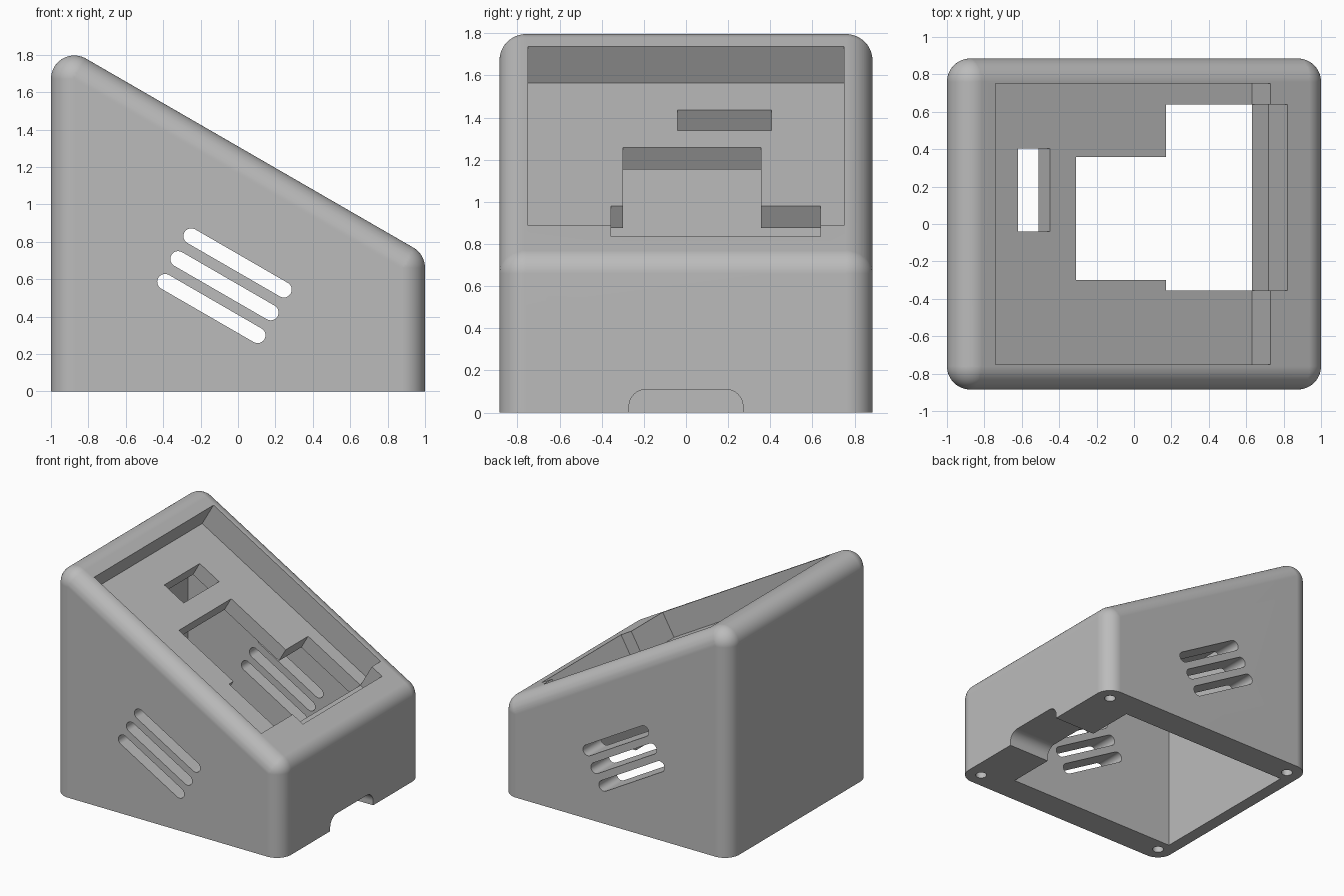
import bpy, bmesh
from math import sin, cos, radians
from mathutils import Vector

if "Cube" in bpy.data.objects:
    bpy.data.objects.remove(bpy.data.objects["Cube"], do_unlink=True)

SLOPE = radians(30)
NORMAL = Vector((sin(SLOPE), cos(SLOPE)))   # sloped top normal in the xz plane
TOP = 1.1345                                # distance of the sloped top from the origin
RADIUS, HALF_X, HALF_Y = 0.125, 1.0, 0.885
POCKET, ROOF = 0.2, 0.32                    # depths below the sloped top
WALL_X = 0.63                               # inner face of the thick front wall

grey = bpy.data.materials.new("grey plastic")
grey.use_nodes = True
grey.diffuse_color = (0.5, 0.5, 0.5, 1)
grey.node_tree.nodes["Principled BSDF"].inputs["Base Color"].default_value = (0.5, 0.5, 0.5, 1)


def make_object(name, bm):
    bmesh.ops.recalc_face_normals(bm, faces=bm.faces)
    mesh = bpy.data.meshes.new(name)
    bm.to_mesh(mesh)
    bm.free()
    mesh.materials.append(grey)
    obj = bpy.data.objects.new(name, mesh)
    bpy.context.collection.objects.link(obj)
    return obj


def on_slope(x, depth=0.0):
    """Point in xz at the given x, on a plane parallel to the sloped top."""
    return Vector((x, (TOP - depth - NORMAL.x * x) / NORMAL.y))


def prism(name, points, start, end, axis="Y"):
    """Extrude a closed outline along Y (xz outline), X (yz) or Z (xy)."""
    place = {"X": lambda a, b, t: (t, a, b),
             "Y": lambda a, b, t: (a, t, b),
             "Z": lambda a, b, t: (a, b, t)}[axis]
    bm = bmesh.new()
    rings = [[bm.verts.new(place(a, b, t)) for a, b in points] for t in (start, end)]
    bm.faces.new(rings[0])
    bm.faces.new(rings[1])
    for i in range(len(points)):
        j = (i + 1) % len(points)
        bm.faces.new((rings[0][i], rings[0][j], rings[1][j], rings[1][i]))
    return make_object(name, bm)


def arc(cx, cy, r, first, last, steps=12):
    angles = [radians(first + (last - first) * i / steps) for i in range(steps + 1)]
    return [(cx + r * cos(a), cy + r * sin(a)) for a in angles]


def slope_cut(name, x0, x1, depth, y0, y1, top, bottom):
    """Box cut square to the slope; x0 and x1 are measured at the given depth."""
    a, b = on_slope(x0, depth), on_slope(x1, depth)
    points = [a + NORMAL * top, b + NORMAL * top, b - NORMAL * bottom, a - NORMAL * bottom]
    return prism(name, points, y0, y1)


# Rounded wedge body: hull of spheres at the upper corners and circles at the base
bm = bmesh.new()
inner_x, inner_y = HALF_X - RADIUS, HALF_Y - RADIUS
for sx in (-1, 1):
    centre_z = on_slope(sx * inner_x, RADIUS).y
    for sy in (-1, 1):
        for p in range(0, 360, 5):
            out = Vector((cos(radians(p)), sin(radians(p)), 0)) * RADIUS
            base = Vector((sx * inner_x, sy * inner_y, 0))
            bm.verts.new(base + out)
            for t in range(0, 90, 5):
                up = Vector((0, 0, centre_z + RADIUS * sin(radians(t))))
                bm.verts.new(base + out * cos(radians(t)) + up)
        bm.verts.new((sx * inner_x, sy * inner_y, centre_z + RADIUS))
bmesh.ops.convex_hull(bm, input=bm.verts[:])
bmesh.ops.delete(bm, geom=[v for v in bm.verts if not v.link_faces], context="VERTS")
bmesh.ops.dissolve_limit(bm, angle_limit=radians(0.5), verts=bm.verts[:], edges=bm.edges[:])
body = make_object("wedge_case", bm)

cutters = []

# Inner cavity, open at the base
cutters.append(prism("cavity", [(-0.9, -0.1), (WALL_X, -0.1), on_slope(WALL_X, ROOF),
                                on_slope(-0.9, ROOF)], -0.66, 0.66))

# Shallow display pocket in the sloped top
cutters.append(slope_cut("display_pocket", -0.74, 0.73, 0, -0.75, 0.75, 0.2, POCKET))

# Small window and main window through the pocket floor
cutters.append(slope_cut("small_window", -0.62, -0.45, POCKET, -0.04, 0.405, 0.1, 0.2))
cutters.append(slope_cut("main_window", -0.31, 0.4, POCKET, -0.3, 0.357, 0.1, 0.2))

# Wide lower window with a ledge at the front wall
upper, lower = on_slope(0.17, POCKET), on_slope(0.72, POCKET)
cutters.append(prism("lower_window", [upper + NORMAL * 0.4, lower + NORMAL * 0.4, lower,
                                      on_slope(WALL_X, POCKET), on_slope(WALL_X, 0.4),
                                      upper - NORMAL * 0.2], -0.355, 0.638))

# Three slanted vent slots through both side walls
for i in range(3):
    x, z = -0.25 - 0.07 * i, 0.83 - 0.122 * i
    outline = arc(x, z, 0.042, 60, 240) + arc(x + 0.495, z - 0.286, 0.042, 240, 420)
    cutters.append(prism("vent_slot", outline, -1, 1))

# Cable notch at the base of the front wall
notch = [(0.27, -0.1)] + arc(0.19, 0.03, 0.08, 0, 90) + arc(-0.19, 0.03, 0.08, 90, 180) + [(-0.27, -0.1)]
cutters.append(prism("cable_notch", notch, 0.55, 1.1, "X"))

# Screw holes in the base corners
for sx in (-1, 1):
    for sy in (-1, 1):
        hole = arc(sx * 0.878, sy * 0.762, 0.042, 0, 345, 23)
        cutters.append(prism("screw_hole", hole, -0.1, 0.2, "Z"))

# Carve the body and discard the cutters
bpy.ops.object.select_all(action="DESELECT")
bpy.context.view_layer.objects.active = body
body.select_set(True)
for cutter in cutters:
    cut = body.modifiers.new(cutter.name, "BOOLEAN")
    cut.operation, cut.solver, cut.object = "DIFFERENCE", "EXACT", cutter
    bpy.ops.object.modifier_apply(modifier=cut.name)
    bpy.data.objects.remove(cutter, do_unlink=True)

# Smooth fillets with crisp cut edges
bpy.ops.object.shade_smooth_by_angle(angle=radians(28))
weighted = body.modifiers.new("weighted_normals", "WEIGHTED_NORMAL")
weighted.keep_sharp = True
